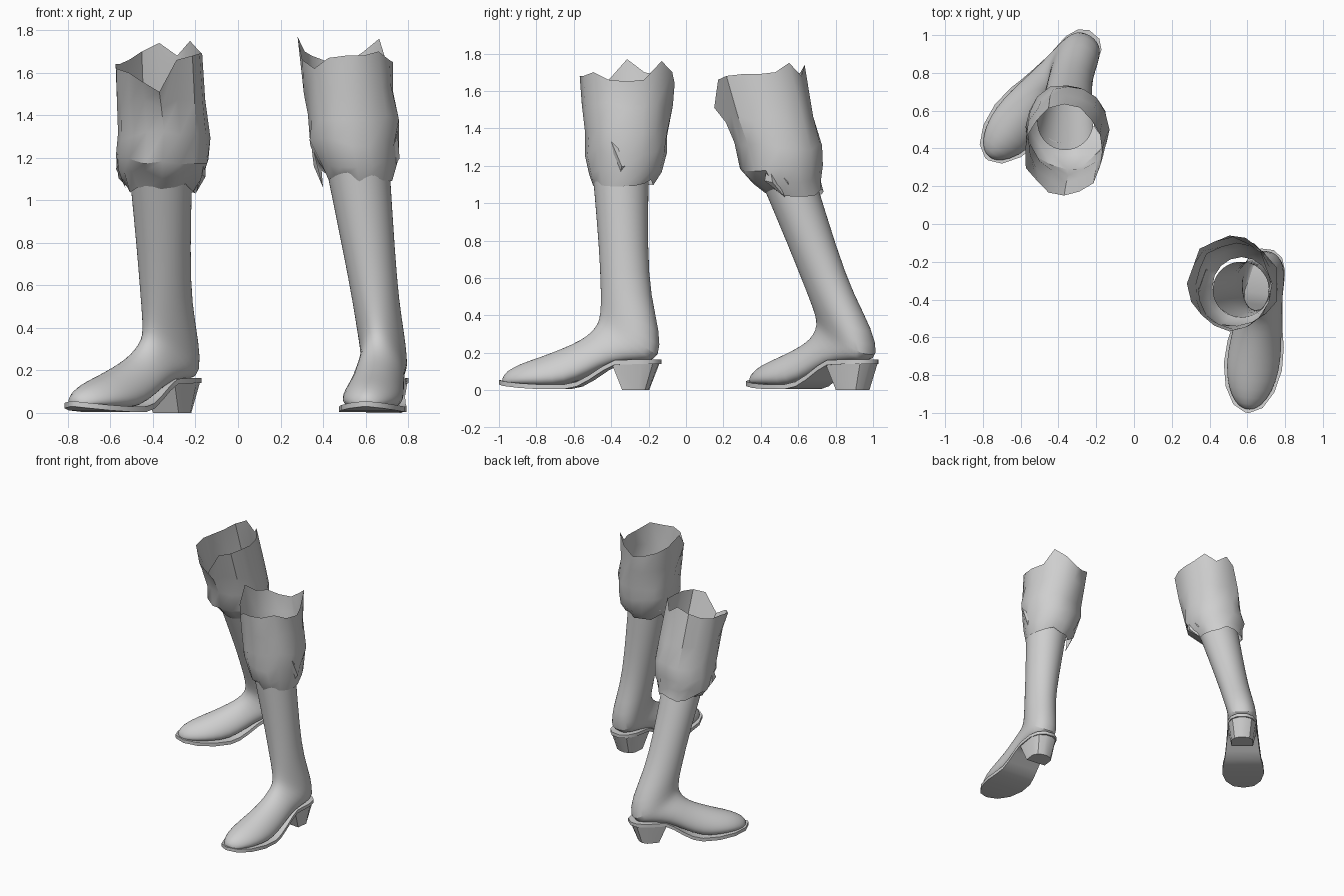
import bpy, bmesh, math, random
from mathutils import Vector

cube = bpy.data.objects.get("Cube")
if cube:
    bpy.data.objects.remove(cube, do_unlink=True)
random.seed(4)

grey = bpy.data.materials.new("plain_grey")
grey.use_nodes = True
colour = (0.62, 0.62, 0.62, 1)
grey.diffuse_color = colour
grey.node_tree.nodes["Principled BSDF"].inputs["Base Color"].default_value = colour


def loft(name, rings, cap_start=False, cap_end=False, angle=40, subdivide=False):
    """Skin closed rings of points into one object."""
    bm = bmesh.new()
    rows = [[bm.verts.new(p) for p in ring] for ring in rings]
    for r0, r1 in zip(rows, rows[1:]):
        n = len(r0)
        for i in range(n):
            j = (i + 1) % n
            bm.faces.new((r0[i], r0[j], r1[j], r1[i]))
    if cap_start:
        bm.faces.new(rows[0])
    if cap_end:
        bm.faces.new(rows[-1])
    bmesh.ops.recalc_face_normals(bm, faces=bm.faces)
    mesh = bpy.data.meshes.new(name)
    bm.to_mesh(mesh)
    bm.free()
    mesh.materials.append(grey)
    ob = bpy.data.objects.new(name, mesh)
    bpy.context.collection.objects.link(ob)
    if subdivide:
        ob.modifiers.new("smooth", "SUBSURF").levels = 1
    bpy.ops.object.select_all(action="DESELECT")
    ob.select_set(True)
    bpy.context.view_layer.objects.active = ob
    bpy.ops.object.shade_smooth_by_angle(angle=math.radians(angle))
    return ob


# Boot rings: lower/back point, upper/front point (along foot, height),
# half width, and flatness of the underside
BOOT = [
    (.715, .03, .72, .06, .02, .8),
    (.69, .03, .70, .10, .068, .8),
    (.61, .025, .615, .145, .118, .8),
    (.49, .02, .505, .18, .143, .8),
    (.37, .02, .39, .225, .139, .8),
    (.235, .08, .30, .265, .124, .7),
    (.11, .15, .235, .31, .114, .6),
    (-.06, .155, .20, .36, .108, .5),
    (-.13, .17, .19, .41, .108, .3),
    (-.132, .31, .185, .47, .11, .1),
    (-.085, .50, .185, .56, .11, 0),
    (-.07, .75, .19, .75, .122, 0),
    (-.08, 1.14, .22, 1.14, .15, 0),
]

# Sole stations: along foot, underside height, half width
SOLE = [
    (.735, .03, .01), (.70, .022, .078), (.61, .012, .13), (.49, .005, .155),
    (.37, .005, .15), (.30, .02, .136), (.235, .055, .126), (.16, .105, .117),
    (.10, .135, .11), (-.03, .14, .108), (-.10, .14, .083), (-.137, .14, .035),
]

HEEL = [(1, -1), (1, 1), (-.3, 1), (-.8, .7), (-1, .25), (-1, -.25), (-.8, -.7), (-.3, -1)]


def boot(side, origin, toe, lean):
    d = (Vector(toe) - Vector(origin)).normalized()
    s = Vector((-d.y, d.x))

    def place(a, w, z):
        up = max(0, z - .25)
        p = Vector(origin) + d * a + s * w + Vector(lean) * up
        return (p.x, p.y, z)

    # foot and shaft in one skin, open at the top
    rings = []
    for ba, bz, ta, tz, hw, flat in BOOT:
        ring = []
        for i in range(24):
            t = math.tau * i / 24
            h = ((1 - math.cos(t)) / 2) ** (1 + flat)
            ring.append(place(ba + (ta - ba) * h, hw * math.sin(t), bz + (tz - bz) * h))
        rings.append(ring)
    loft(side + "_boot_upper", rings, cap_start=True, subdivide=True)

    # welted sole
    rings = [[place(a, -w, z), place(a, w, z), place(a, w, z + .025), place(a, -w, z + .025)]
             for a, z, w in SOLE]
    loft(side + "_sole", rings, True, True)

    # tapered heel block
    rings = [[place(-.005 + x * length, y * width, z) for x, y in HEEL]
             for length, width, z in ((.122, .103, .145), (.066, .08, 0))]
    loft(side + "_heel", rings, True, True, angle=30)


def cuff(side, sections, rim):
    """Loose cloth tube with a torn rim, sections are z, cx, cy, rx, ry."""
    n = len(rim)
    rings = []
    for k, (z, cx, cy, rx, ry) in enumerate(sections):
        last = k == len(sections) - 1
        ring = []
        for i in range(n):
            t = math.tau * i / n
            wobble = 1 + random.uniform(-.05, .05) * (k > 0)
            height = rim[i] if last else z + random.uniform(-.025, .025)
            ring.append((cx + rx * wobble * math.cos(t), cy + ry * wobble * math.sin(t), height))
        rings.append(ring)
    loft(side + "_cuff", rings, angle=35)


def flap(name, tip, left, right, out):
    """Small pointed fold standing off the cuff."""
    mid = (Vector(tip) + Vector(left) + Vector(right)) / 3 + Vector(out)
    loft(name, [[tip, left, right], [mid.lerp(Vector(p), .02) for p in (tip, left, right)]],
         cap_end=True, angle=20)


# Left boot and cuff
boot("left", (.69, -.27), (.60, -.99), (-.13, -.01))
cuff("left", [
    (1.11, .57, -.335, .155, .16),
    (1.17, .56, -.325, .185, .195),
    (1.27, .54, -.32, .21, .225),
    (1.38, .545, -.32, .222, .225),
    (1.52, .525, -.315, .215, .235),
    (1.68, .505, -.315, .215, .25),
], [1.65, 1.66, 1.76, 1.70, 1.64, 1.65, 1.68, 1.70,
    1.77, 1.66, 1.62, 1.67, 1.68, 1.68, 1.70, 1.66])
flap("left_cuff_fold_outer", (.75, -.40, 1.33), (.71, -.36, 1.12), (.73, -.27, 1.20), (.03, 0, -.02))
flap("left_cuff_fold_inner", (.34, -.36, 1.30), (.40, -.32, 1.06), (.39, -.22, 1.18), (-.02, 0, -.02))

# Right boot and cuff
boot("right", (-.30, .90), (-.78, .345), (-.02, -.345))
cuff("right", [
    (1.06, -.36, .58, .16, .155),
    (1.12, -.36, .54, .195, .185),
    (1.19, -.355, .515, .22, .22),
    (1.30, -.348, .50, .21, .235),
    (1.45, -.36, .45, .21, .235),
    (1.66, -.37, .39, .21, .235),
], [1.69, 1.70, 1.75, 1.68, 1.74, 1.70, 1.66, 1.64,
    1.64, 1.62, 1.60, 1.56, 1.51, 1.66, 1.68, 1.69])
flap("right_cuff_fold_front", (-.15, .44, 1.24), (-.20, .53, 1.03), (-.17, .42, 1.12), (.02, 0, -.02))
flap("right_cuff_fold_back", (-.15, .48, 1.20), (-.21, .58, 1.05), (-.18, .56, 1.14), (.02, 0, -.02))
flap("right_cuff_fold_outer", (-.56, .48, 1.27), (-.53, .56, 1.06), (-.57, .44, 1.17), (-.02, 0, -.02))
